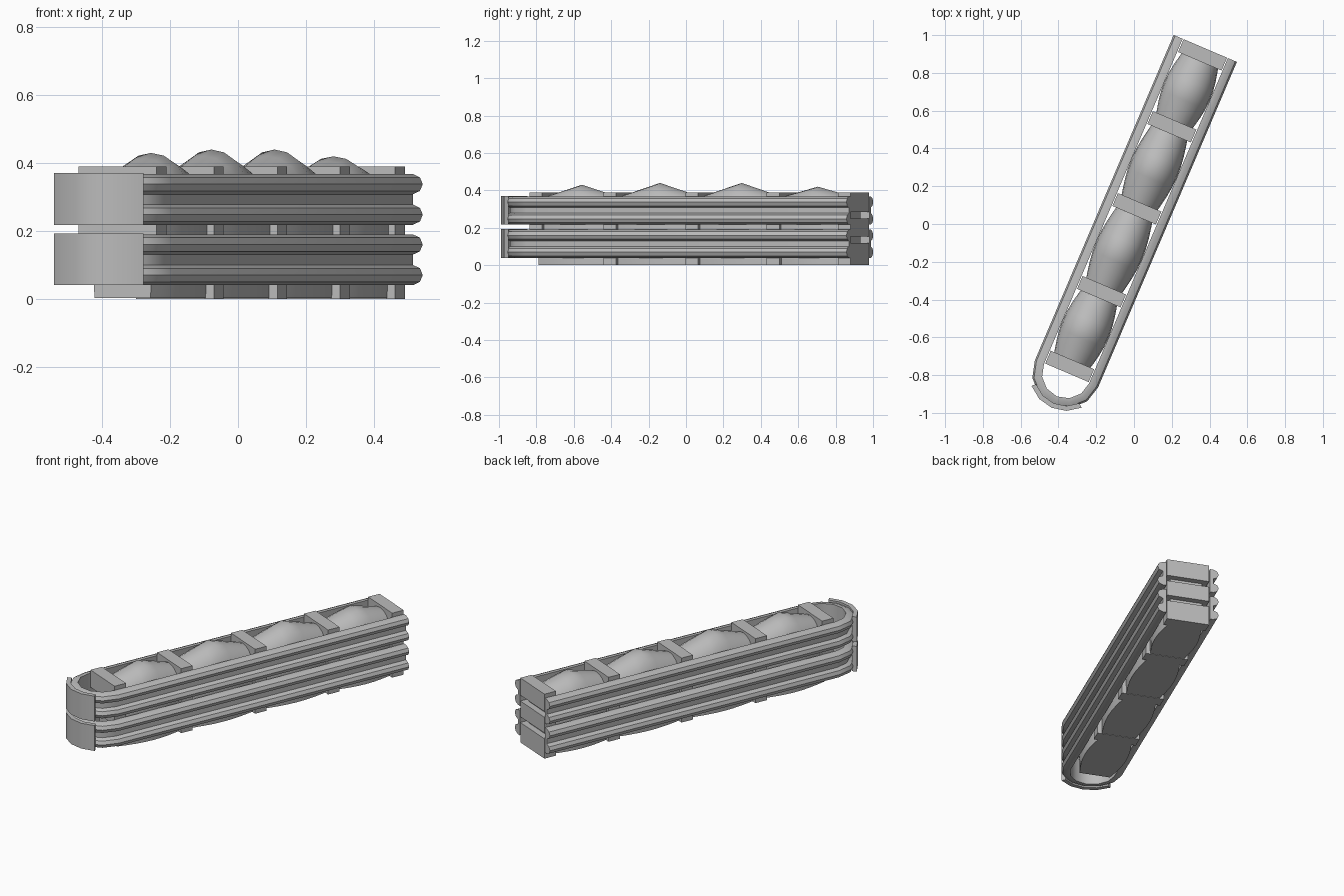
import bpy, bmesh, math
from mathutils import Matrix

cube = bpy.data.objects.get("Cube")
if cube:
    bpy.data.objects.remove(cube, do_unlink=True)

steel = bpy.data.materials.new("plain_grey")
steel.use_nodes = True
GREY = (0.5, 0.5, 0.5, 1)
steel.diffuse_color = GREY
steel.node_tree.nodes["Principled BSDF"].inputs["Base Color"].default_value = GREY

# Parts are laid out along local y, then the whole barrier is turned
TURN = Matrix.Rotation(math.radians(-23.1), 4, "Z")
MID = -0.0175       # centre line
BACK = 1.003        # open end
BEND = -0.87        # centre of the round end
POSTS = [-0.827, -0.397, 0.08, 0.552, 0.966]


def finish(name, bm, smooth=None):
    bmesh.ops.recalc_face_normals(bm, faces=bm.faces)
    bm.transform(TURN)
    mesh = bpy.data.meshes.new(name)
    bm.to_mesh(mesh)
    bm.free()
    mesh.materials.append(steel)
    obj = bpy.data.objects.new(name, mesh)
    bpy.context.collection.objects.link(obj)
    if smooth:
        bpy.ops.object.select_all(action="DESELECT")
        obj.select_set(True)
        bpy.context.view_layer.objects.active = obj
        bpy.ops.object.shade_smooth_by_angle(angle=math.radians(smooth))
    return obj


def loft(name, rings, smooth=None):
    bm = bmesh.new()
    rows = [[bm.verts.new(p) for p in ring] for ring in rings]
    n = len(rows[0])
    for a, b in zip(rows, rows[1:]):
        for i in range(n):
            j = (i + 1) % n
            bm.faces.new((a[i], a[j], b[j], b[i]))
    bm.faces.new(rows[0])
    bm.faces.new(rows[-1])
    return finish(name, bm, smooth)


def box(name, y0, y1, half, z0, z1):
    corners = [(-half, z0), (half, z0), (half, z1), (-half, z1)]
    loft(name, [[(MID + x, y, z) for x, z in corners] for y in (y0, y1)])


def around(profile, base, angle, z0):
    """Profile section standing on the round end at the given angle."""
    c, s = math.cos(angle), math.sin(angle)
    return [(MID + c * (base + d), BEND + s * (base + d), z0 + z) for d, z in profile]


# Double-ridged rail section
ridge = [(0.02, 0), (0.043, 0.01), (0.052, 0.03), (0.043, 0.05), (0.02, 0.06)]
rail_profile = [(0, 0)] + ridge + [(d, z + 0.09) for d, z in ridge] + [(0, 0.15)]
plate_profile = [(0.04, 0), (0.066, 0), (0.066, 0.153), (0.04, 0.153)]

# Two U-shaped rails, each with a curved cover plate
for level, z0 in (("lower", 0.04), ("upper", 0.218)):
    rings = [[(MID + 0.13 + d, BACK, z0 + z) for d, z in rail_profile]]
    rings += [around(rail_profile, 0.13, -math.pi * i / 6, z0) for i in range(7)]
    rings += [[(MID - 0.13 - d, BACK, z0 + z) for d, z in rail_profile]]
    loft(level + "_rail", rings, 35)

    start, end = math.radians(222 - 360), math.radians(-43)
    plate = [around(plate_profile, 0.13, start + (end - start) * i / 4, z0) for i in range(5)]
    loft(level + "_end_plate", plate, 30)

# Spacer blocks stacked in threes
for n, y in enumerate(POSTS):
    for m, (z0, z1) in enumerate([(0, 0.12), (0.155, 0.25), (0.285, 0.39)]):
        if n == 0 and m == 0:
            continue
        box(f"spacer_block_{n + 1}_{m + 1}", y - 0.037, y + 0.037, 0.125, z0, z1)

# Domed filler bodies between the spacers
for n, peak in enumerate([0.43, 0.44, 0.44, 0.42]):
    y0, y1 = POSTS[n], POSTS[n + 1]
    rings = []
    for i in range(9):
        t = i / 8
        swell = 1 - abs(2 * t - 1)
        half = 0.095 + 0.035 * math.sin(math.pi * t)
        top = 0.365 + (peak - 0.365) * swell
        shoulder = 0.27
        arch = [(math.cos(math.pi * k / 10), math.sin(math.pi * k / 10)) for k in range(11)]
        y = y0 + (y1 - y0) * t
        ring = [(MID + half * c, y, shoulder + (top - shoulder) * s) for c, s in arch]
        ring += [(MID - half * 0.95, y, 0.002), (MID + half * 0.95, y, 0.002)]
        rings.append(ring)
    loft(f"filler_body_{n + 1}", rings, 40)
